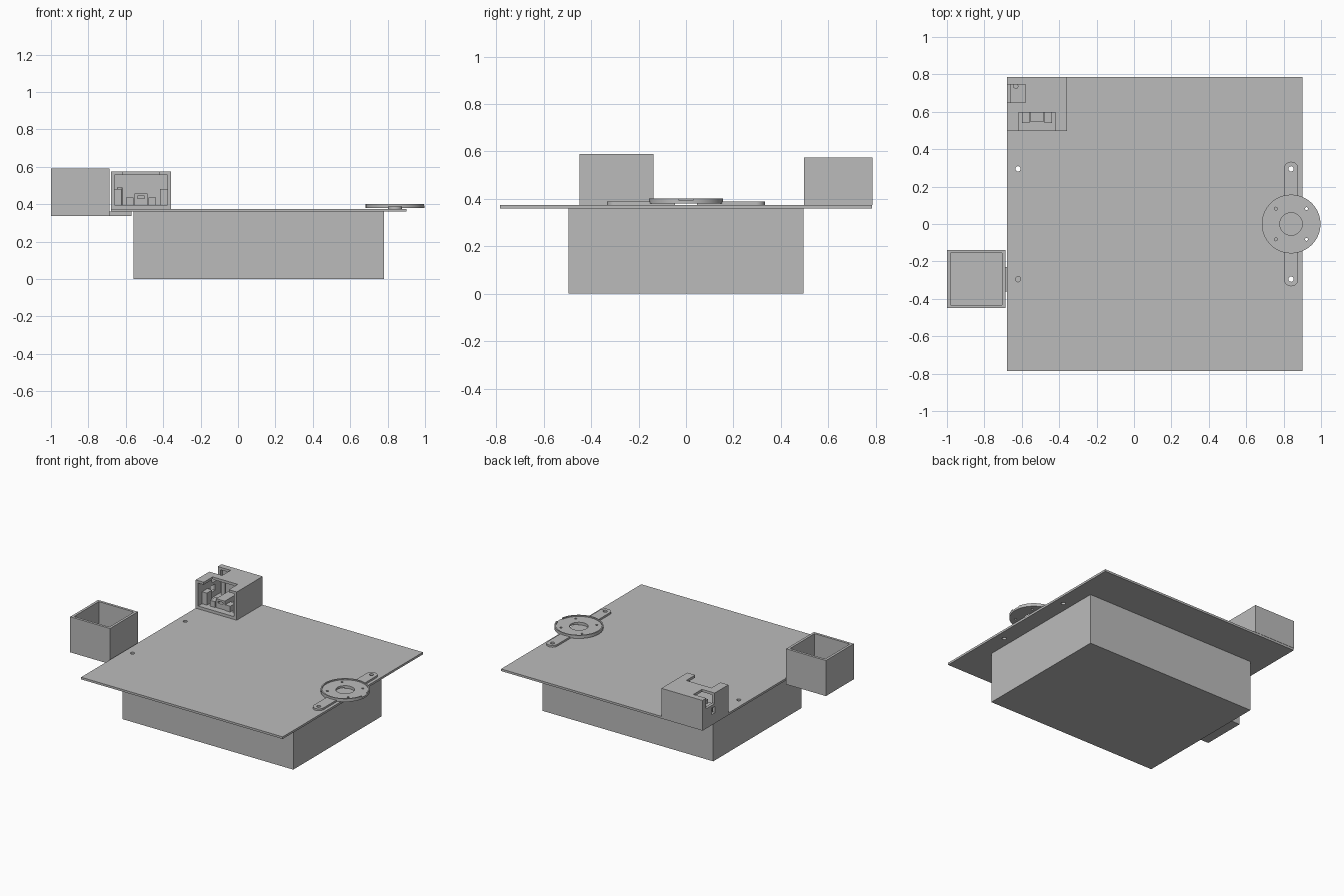
import bpy
import math

cube = bpy.data.objects.get("Cube")
if cube:
    bpy.data.objects.remove(cube, do_unlink=True)

grey = bpy.data.materials.new("plain grey")
grey.use_nodes = True
grey.diffuse_color = (0.5, 0.5, 0.5, 1)
grey.node_tree.nodes["Principled BSDF"].inputs["Base Color"].default_value = (0.5, 0.5, 0.5, 1)


def finish(name):
    ob = bpy.context.object
    ob.name = name
    ob.data.materials.append(grey)
    return ob


def box(name, x, y, z):
    """Box from (min, max) ranges."""
    bpy.ops.mesh.primitive_cube_add(size=1, location=[sum(r) / 2 for r in (x, y, z)])
    bpy.context.object.scale = [r[1] - r[0] for r in (x, y, z)]
    bpy.ops.object.transform_apply(location=True, rotation=False, scale=True)
    return finish(name)


def disc(name, x, y, r, z, sides=48):
    bpy.ops.mesh.primitive_cylinder_add(vertices=sides, radius=r, depth=z[1] - z[0],
                                        location=(x, y, sum(z) / 2))
    bpy.ops.object.transform_apply(location=True, rotation=False, scale=False)
    return finish(name)


def combine(ob, tool, mode="DIFFERENCE"):
    """Apply one boolean and discard its helper."""
    mod = ob.modifiers.new("cut", "BOOLEAN")
    mod.operation, mod.solver, mod.object = mode, "EXACT", tool
    bpy.ops.object.select_all(action="DESELECT")
    bpy.context.view_layer.objects.active = ob
    ob.select_set(True)
    bpy.ops.object.modifier_apply(modifier=mod.name)
    bpy.data.objects.remove(tool, do_unlink=True)


def smooth(ob):
    bpy.ops.object.select_all(action="DESELECT")
    bpy.context.view_layer.objects.active = ob
    ob.select_set(True)
    bpy.ops.object.shade_smooth_by_angle(angle=math.radians(30))


THROUGH = (0.3, 0.5)
PIVOT = 0.84

# Lower body and mounting plate with screw holes
box("lower_body", (-0.56, 0.78), (-0.495, 0.495), (0, 0.36))
plate = box("top_plate", (-0.68, 0.9), (-0.785, 0.785), (0.36, 0.375))
for x in (-0.62, PIVOT):
    for y in (-0.295, 0.295):
        combine(plate, disc("hole_cutter", x, y, 0.014, THROUGH, 24))

# Open bin with its fixing tab
bin_box = box("open_bin", (-1, -0.688), (-0.45, -0.138), (0.338, 0.59))
combine(bin_box, box("bin_cutter", (-0.982, -0.706), (-0.432, -0.156), (0.356, 0.7)))
box("bin_tab", (-0.69, -0.57), (-0.36, -0.23), (0.338, 0.36))

# Rounded mounting arm
arm = box("mounting_arm", (PIVOT - 0.038, PIVOT + 0.038), (-0.295, 0.295), (0.375, 0.388))
for y in (-0.295, 0.295):
    combine(arm, disc("arm_end", PIVOT, y, 0.038, (0.375, 0.388)), "UNION")
for y in (-0.295, 0.295):
    combine(arm, disc("hole_cutter", PIVOT, y, 0.014, THROUGH, 24))
combine(arm, disc("centre_cutter", PIVOT, 0, 0.06, THROUGH))
smooth(arm)

# Round flange with a shallow rim, centre bore and screw holes
flange = disc("round_flange", PIVOT, 0, 0.157, (0.38, 0.402), 64)
combine(flange, disc("recess_cutter", PIVOT, 0, 0.148, (0.394, 0.5), 64))
combine(flange, disc("bore_cutter", PIVOT, 0, 0.06, THROUGH))
for dx in (-0.082, 0.082):
    for dy in (-0.082, 0.082):
        combine(flange, disc("hole_cutter", PIVOT + dx, dy, 0.008, THROUGH, 16))
combine(flange, box("notch_cutter", (0.97, 1.1), (-0.03, 0.03), (0.394, 0.5)))
smooth(flange)

# Connector housing, open at the front and notched at the top and side
housing = box("connector_housing", (-0.68, -0.358), (0.497, 0.787), (0.375, 0.575))
for cut in (
    ((-0.66, -0.378), (0.4, 0.767), (0.395, 0.557)),
    ((-0.617, -0.42), (0.4, 0.597), (0.5, 0.7)),
    ((-0.8, -0.58), (0.65, 0.745), (0.5, 0.7)),
    ((-0.8, -0.65), (0.645, 0.685), (0.435, 0.48)),
):
    combine(housing, box("housing_cutter", *cut))

# Contacts inside the housing
MID = -0.519
for side, label in ((-1, "right"), (1, "left")):
    def span(a, b):
        return tuple(sorted((MID + side * a, MID + side * b)))
    box(label + "_post", span(0.103, 0.141), (0.54, 0.6), (0.39, 0.48))
    box(label + "_block", span(0.04, 0.08), (0.54, 0.6), (0.39, 0.436))
socket = box("centre_socket", (MID - 0.034, MID + 0.034), (0.545, 0.767), (0.39, 0.458))
combine(socket, box("slot_cutter", (MID - 0.018, MID + 0.018), (0.5, 0.6), (0.43, 0.444)))
pin = disc("side_pin", -0.632, 0.737, 0.014, (0.39, 0.49), 24)
smooth(pin)
